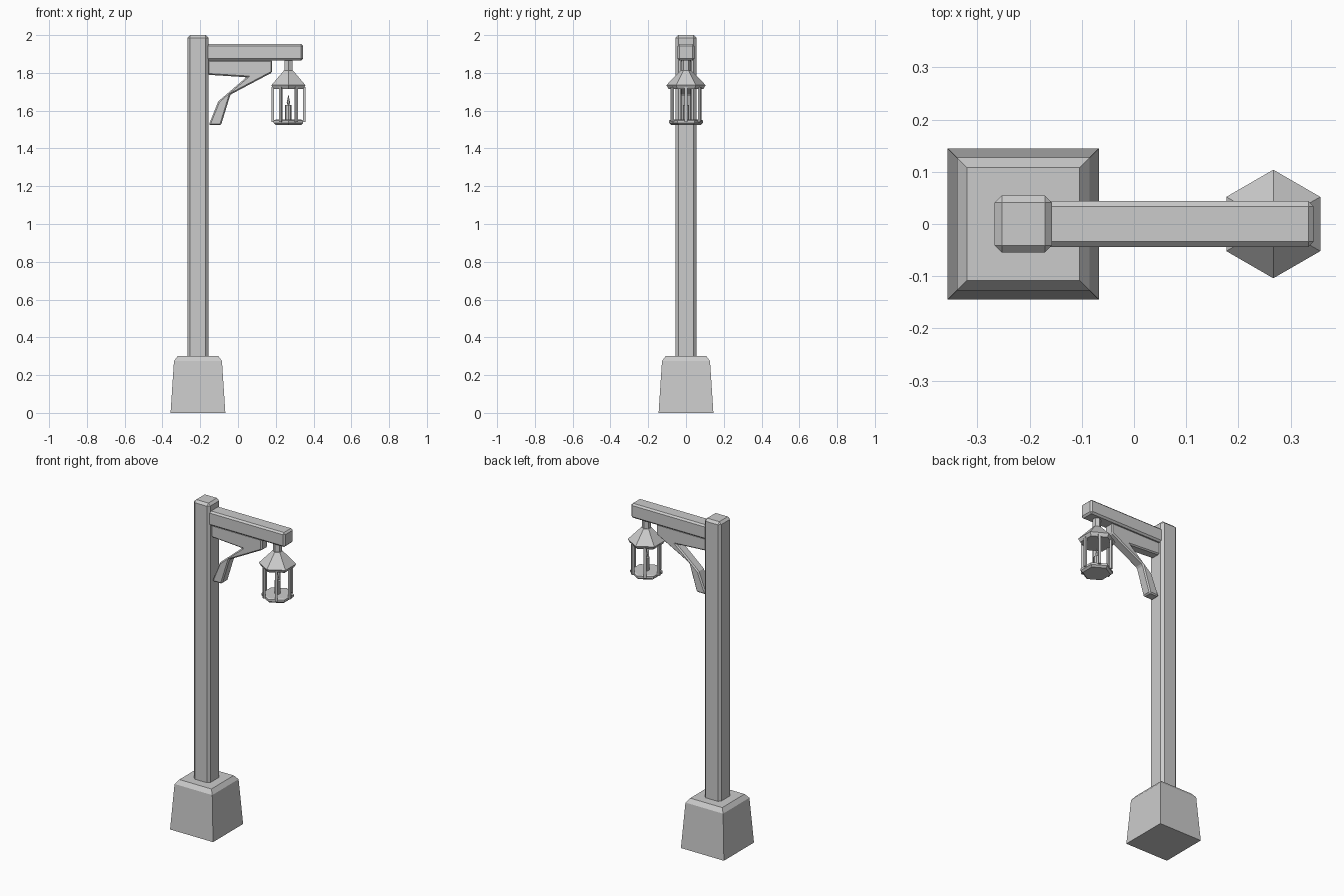
import bpy, bmesh, math
from mathutils import Matrix, Vector

cube = bpy.data.objects.get("Cube")
if cube:
    bpy.data.objects.remove(cube, do_unlink=True)

grey = bpy.data.materials.new("plain_grey")
grey.use_nodes = True
GREY = (0.6, 0.6, 0.6, 1)
grey.diffuse_color = GREY
grey.node_tree.nodes["Principled BSDF"].inputs["Base Color"].default_value = GREY

POST_X, LAMP_X = -0.212, 0.267


def finish(name, bm, bevel=0):
    bmesh.ops.recalc_face_normals(bm, faces=bm.faces)
    mesh = bpy.data.meshes.new(name)
    bm.to_mesh(mesh)
    bm.free()
    mesh.materials.append(grey)
    obj = bpy.data.objects.new(name, mesh)
    bpy.context.collection.objects.link(obj)
    if bevel:
        mod = obj.modifiers.new("chamfer", "BEVEL")
        mod.width = bevel
        mod.segments = 1
        mod.limit_method = "ANGLE"
    return obj


def box(name, low, high, bevel=0):
    low, high = Vector(low), Vector(high)
    bm = bmesh.new()
    bmesh.ops.create_cube(bm, size=1)
    bmesh.ops.transform(bm, verts=bm.verts, matrix=Matrix.Translation((low + high) / 2)
                        @ Matrix.Diagonal(high - low).to_4x4())
    return finish(name, bm, bevel)


def stack(name, x, y, rings, sides, turn):
    """Closed solid from (radius, height) rings around a vertical axis."""
    bm = bmesh.new()
    loops = []
    for r, z in rings:
        angles = [turn + math.tau * i / sides for i in range(sides)]
        loops.append([bm.verts.new((x + r * math.cos(a), y + r * math.sin(a), z)) for a in angles])
    for a, b in zip(loops, loops[1:]):
        for i in range(sides):
            j = (i + 1) % sides
            bm.faces.new((a[i], a[j], b[j], b[i]))
    bm.faces.new(loops[0][::-1])
    bm.faces.new(loops[-1])
    return finish(name, bm)


# Stone footing: tapered block with a sloped shoulder
R2 = math.sqrt(2)
stack("footing", POST_X, 0, [(0.145 * R2, 0), (0.127 * R2, 0.275), (0.108 * R2, 0.3)], 4, math.pi / 4)

# Timber post and arm
box("post", (POST_X - 0.055, -0.055, 0.28), (POST_X + 0.055, 0.055, 2.0), 0.014)
box("arm", (-0.19, -0.044, 1.865), (0.344, 0.044, 1.953), 0.01)

# Bent brace under the arm
profile = [(-0.16, 1.868), (0.181, 1.868), (0.181, 1.802), (-0.04, 1.685), (-0.09, 1.523),
           (-0.155, 1.523), (-0.104, 1.65), (0.045, 1.777), (-0.16, 1.79)]
bm = bmesh.new()
face = bm.faces.new([bm.verts.new((x, -0.03, z)) for x, z in profile])
out = bmesh.ops.extrude_face_region(bm, geom=[face])
bmesh.ops.translate(bm, vec=(0, 0.06, 0), verts=[v for v in out["geom"] if isinstance(v, bmesh.types.BMVert)])
finish("brace", bm, 0.007)

# Lantern: hanger, roof, tray, candle and flame
HEX = math.pi / 6
stack("lantern_hanger", LAMP_X, 0, [(0.024, 1.8), (0.024, 1.87)], 6, HEX)
stack("lantern_roof", LAMP_X, 0, [(0.092, 1.715), (0.104, 1.735), (0.028, 1.812)], 6, HEX)
stack("lantern_tray", LAMP_X, 0, [(0.078, 1.525), (0.09, 1.535), (0.09, 1.548), (0.08, 1.552)], 6, HEX)
stack("candle", LAMP_X, 0, [(0.017, 1.55), (0.017, 1.63)], 8, 0)
stack("flame", LAMP_X, 0, [(0.003, 1.628), (0.009, 1.642), (0.001, 1.682)], 6, 0)

# Six slim bars around the lantern
for i in range(6):
    a = math.tau * i / 6
    stack(f"lantern_bar_{i + 1}", LAMP_X + 0.083 * math.cos(a), 0.083 * math.sin(a),
          [(0.01, 1.54), (0.01, 1.725)], 4, a + math.pi / 4)
